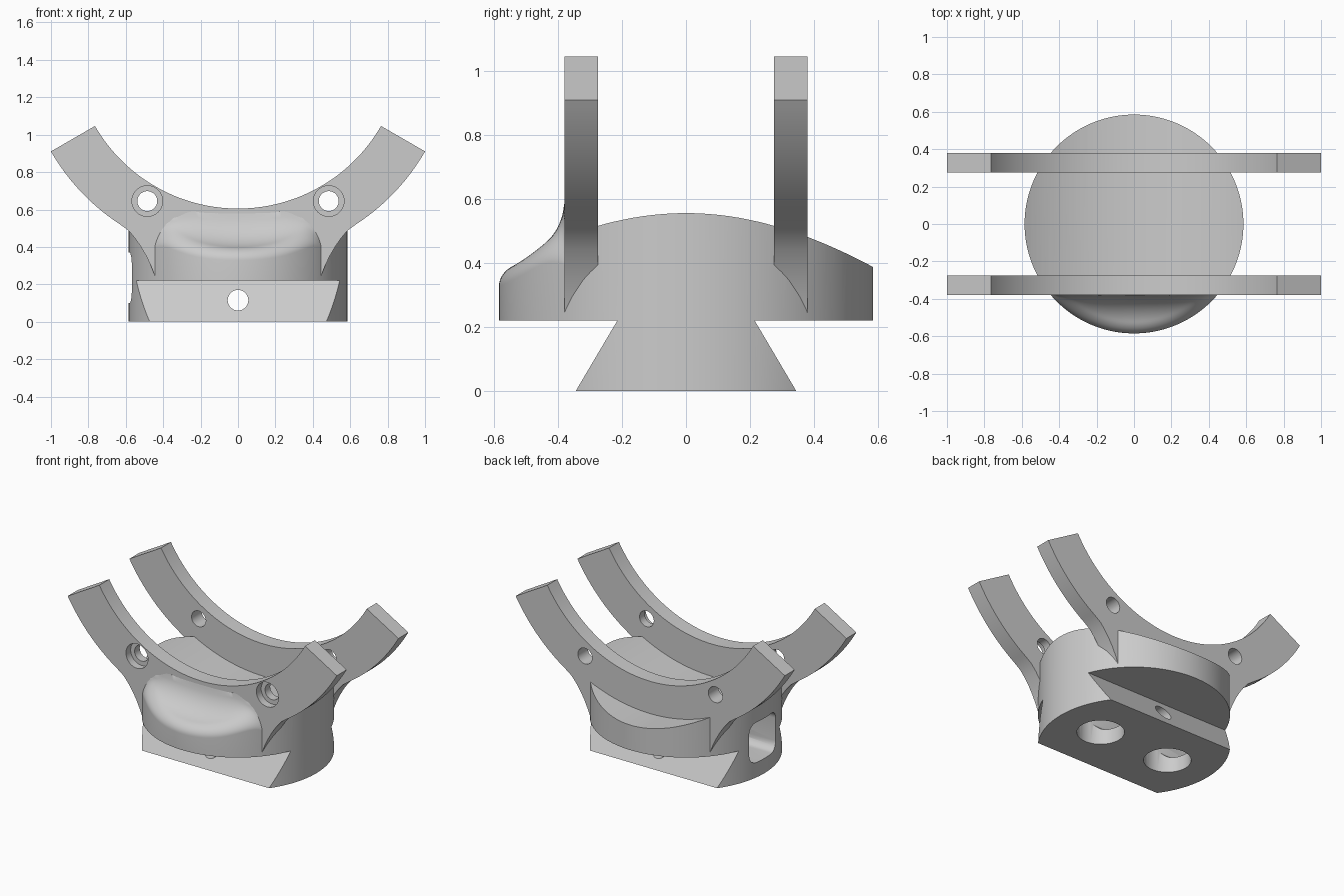
import bpy, bmesh
from math import sin, cos, sqrt, pi, radians, asin

if "Cube" in bpy.data.objects:
    bpy.data.objects.remove(bpy.data.objects["Cube"], do_unlink=True)

R = 0.585                       # body radius
AXIS_Z = 1.488                  # height of the cradle axis
INNER, OUTER, DISH = 0.883, 1.155, 1.1
ARM_IN, ARM_OUT = 0.275, 0.38   # arm faces, measured from the middle
SHELF = 0.22                    # top of the dovetail

grey = bpy.data.materials.new("plain grey")
grey.use_nodes = True
grey.diffuse_color = (0.6, 0.6, 0.6, 1)
grey.node_tree.nodes["Principled BSDF"].inputs["Base Color"].default_value = grey.diffuse_color


def make_object(name, bm):
    bmesh.ops.recalc_face_normals(bm, faces=bm.faces)
    mesh = bpy.data.meshes.new(name)
    bm.to_mesh(mesh)
    bm.free()
    mesh.materials.append(grey)
    obj = bpy.data.objects.new(name, mesh)
    bpy.context.collection.objects.link(obj)
    return obj


def prism(name, points, axis, low, high):
    """Extrude a 2D outline along an axis."""
    place = {"x": lambda a, b, t: (t, a, b),
             "y": lambda a, b, t: (a, t, b),
             "z": lambda a, b, t: (a, b, t)}[axis]
    bm = bmesh.new()
    ends = [[bm.verts.new(place(a, b, t)) for a, b in points] for t in (low, high)]
    for ring in ends:
        bm.faces.new(ring)
    n = len(points)
    for i in range(n):
        j = (i + 1) % n
        bm.faces.new((ends[0][i], ends[0][j], ends[1][j], ends[1][i]))
    return make_object(name, bm)


def arc(cx, cy, r, start, end, steps):
    return [(cx + r * cos(start + (end - start) * i / steps),
             cy + r * sin(start + (end - start) * i / steps)) for i in range(steps + 1)]


def circle(cx, cy, r, steps=48):
    return arc(cx, cy, r, 0, 2 * pi, steps)[:-1]


def cut(target, cutter):
    cutter.hide_render = True
    mod = target.modifiers.new("cut", "BOOLEAN")
    mod.operation, mod.solver, mod.object = "DIFFERENCE", "EXACT", cutter
    bpy.context.view_layer.objects.active = target
    bpy.ops.object.modifier_apply(modifier=mod.name)
    bpy.data.objects.remove(cutter, do_unlink=True)


def smooth(obj):
    bpy.ops.object.select_all(action="DESELECT")
    obj.select_set(True)
    bpy.context.view_layer.objects.active = obj
    bpy.ops.object.shade_smooth_by_angle(angle=radians(30))


# Round body with a dished top and a dovetail foot
body = prism("body", circle(0, 0, R, 128), "z", 0, 0.9)
cut(body, prism("dish_cutter", circle(0, AXIS_Z, DISH, 192), "y", -1, 1))
slope = 0.13 / SHELF
low_y = 0.345 + 0.1 * slope
cut(body, prism("front_cutter", [(-low_y, -0.1), (-0.215, SHELF), (-0.375, SHELF),
                                 (-0.375, 1.2), (-1, 1.2), (-1, -0.1)], "x", -1, 1))
cut(body, prism("back_cutter", [(low_y, -0.1), (0.215, SHELF), (1, SHELF), (1, -0.1)], "x", -1, 1))

# Side pocket with rounded corners, round sockets below and a cross hole
corner = 0.06
pocket = []
for k, (y, z) in enumerate([(1, 0.37), (-1, 0.37), (-1, 0.1), (1, 0.1)]):
    cz = z - corner if z > 0.2 else z + corner
    pocket += arc(y * (0.14 - corner), cz, corner, k * pi / 2, (k + 1) * pi / 2, 8)
cut(body, prism("pocket_cutter", pocket, "x", -0.8, 0.41))
for x in (-0.265, 0.265):
    cut(body, prism("socket_cutter", circle(x, 0, 0.145), "z", -0.1, 0.2))
cut(body, prism("cross_hole_cutter", circle(0, 0.115, 0.055), "y", -0.8, 0.8))
smooth(body)

# Cradle arms: a ring segment that flares down into the body
inner = arc(0, AXIS_Z, INNER, radians(210), radians(330), 64)
flare_start = asin(0.63 / OUTER)
right_edge = arc(0, AXIS_Z, OUTER, radians(-30), -pi / 2 + flare_start, 20)
right_edge += [(0.585, 0.487), (0.55, 0.445), (0.52, 0.402), (0.49, 0.35),
               (0.465, 0.297), (0.448, 0.255), (0.44, 0.23)]
left_edge = [(-x, z) for x, z in reversed(right_edge)]
profile = inner + right_edge + left_edge

for name, low, high in (("front_arm", -ARM_OUT, -ARM_IN), ("back_arm", ARM_IN, ARM_OUT)):
    arm = prism(name, profile, "y", low, high)
    for x in (-0.485, 0.485):
        cut(arm, prism("screw_cutter", circle(x, 0.645, 0.053), "y", low - 0.1, high + 0.1))
        if name == "front_arm":
            cut(arm, prism("counterbore_cutter", circle(x, 0.645, 0.082), "y", low - 0.1, low + 0.05))
    smooth(arm)

# Front lip: blends from the arm face down to a rounded rim
BLEND, RIM = 0.21, 0.06
START = 0.372
half = sqrt(R ** 2 - START ** 2) - 0.002


def quarter(d, r):
    d = min(max(d, 0), r)
    return r - sqrt(max(r * r - (r - d) ** 2, 0))


def lip_height(x, y):
    base = AXIS_Z - DISH + 0.6 * (DISH - sqrt(DISH ** 2 - x ** 2))
    taper = 1 - (abs(x) / half) ** 4
    rise = quarter(-y - ARM_OUT, BLEND) * taper
    drop = quarter(R - sqrt(x * x + y * y), RIM)
    return min(base + rise, 0.59) - drop


COLS, ROWS = 64, 28
bm = bmesh.new()
tops, bottoms = [], []
for i in range(COLS + 1):
    x = half * sin(pi / 2 * (2 * i / COLS - 1))
    rim_y = sqrt(R * R - x * x)
    top, bottom = [], []
    for j in range(ROWS + 1):
        t = 0.5 - 0.5 * cos(pi * j / ROWS)
        y = -(START + (rim_y - START) * t)
        top.append(bm.verts.new((x, y, lip_height(x, y))))
        bottom.append(bm.verts.new((x, y, SHELF)))
    tops.append(top)
    bottoms.append(bottom)
for i in range(COLS):
    for j in range(ROWS):
        for g in (tops, bottoms):
            bm.faces.new((g[i][j], g[i + 1][j], g[i + 1][j + 1], g[i][j + 1]))
    for j in (0, ROWS):
        bm.faces.new((tops[i][j], tops[i + 1][j], bottoms[i + 1][j], bottoms[i][j]))
for i in (0, COLS):
    for j in range(ROWS):
        bm.faces.new((tops[i][j], tops[i][j + 1], bottoms[i][j + 1], bottoms[i][j]))
smooth(make_object("front_lip", bm))
